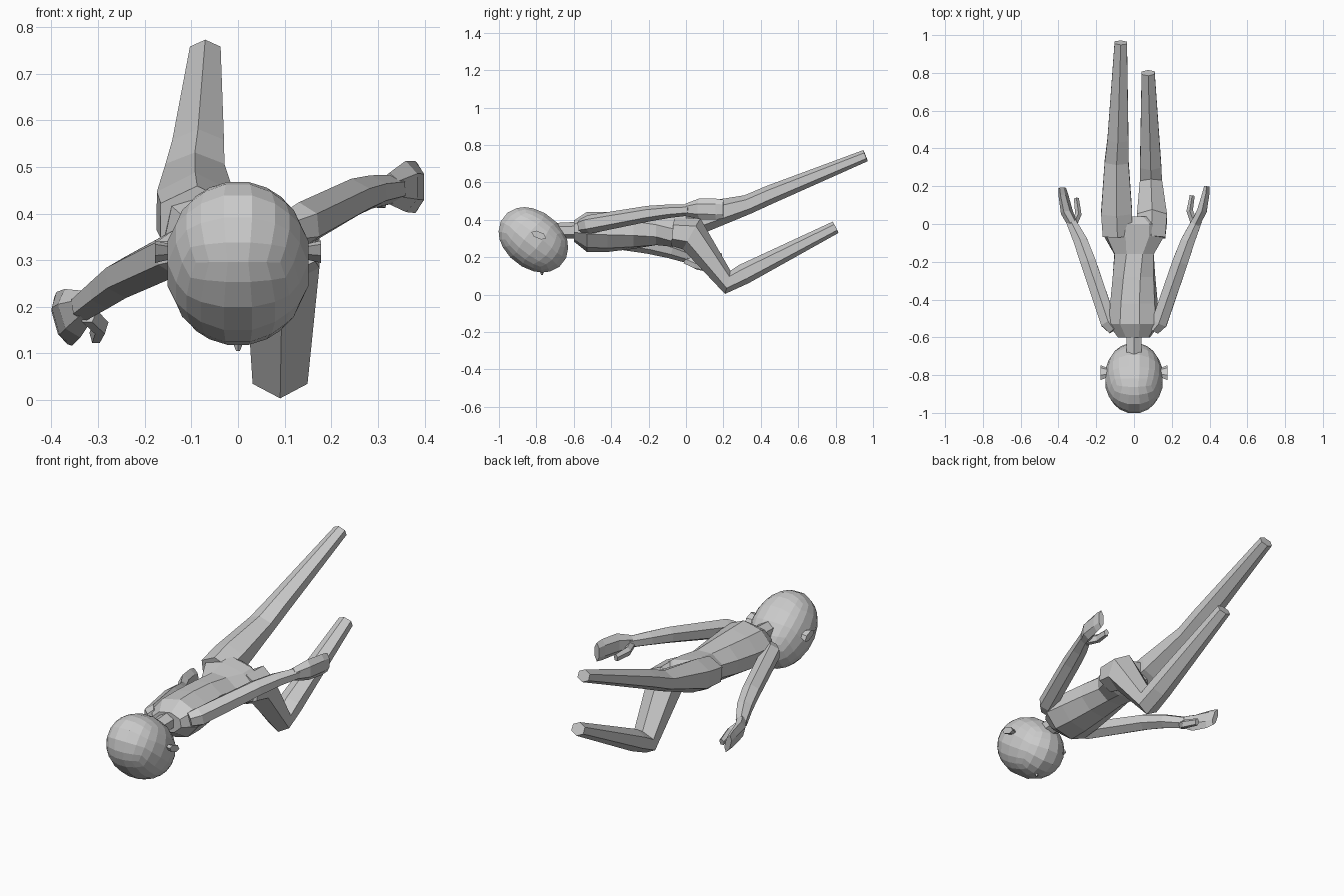
import bpy, bmesh
from math import sin, cos, pi, radians
from mathutils import Vector, Matrix

if "Cube" in bpy.data.objects:
    bpy.data.objects.remove(bpy.data.objects["Cube"])


def finish(name, bm):
    bmesh.ops.recalc_face_normals(bm, faces=bm.faces)
    me = bpy.data.meshes.new(name)
    bm.to_mesh(me)
    bm.free()
    ob = bpy.data.objects.new(name, me)
    bpy.context.collection.objects.link(ob)
    return ob


def loft(name, secs, n=6, phase=90, straight=False):
    """Skin through sections (x, y, z, half width, half height, roll in degrees)."""
    pts = [Vector(s[:3]) for s in secs]
    bm = bmesh.new()
    rings = []
    for i, (p, s) in enumerate(zip(pts, secs)):
        d = Vector((0, 0, 0))
        if i > 0:
            d += (p - pts[i - 1]).normalized()
        if i < len(pts) - 1:
            d += (pts[i + 1] - p).normalized()
        d = Vector((0, 1, 0)) if straight else d.normalized()
        side = d.cross(Vector((0, 0, 1))).normalized()
        up = side.cross(d)
        r = radians(s[5])
        a, b = side * cos(r) + up * sin(r), up * cos(r) - side * sin(r)
        angs = [radians(phase) + 2 * pi * k / n for k in range(n)]
        rings.append([bm.verts.new(p + a * s[3] * cos(t) + b * s[4] * sin(t)) for t in angs])
    for r0, r1 in zip(rings, rings[1:]):
        for k in range(n):
            bm.faces.new((r0[k], r0[(k + 1) % n], r1[(k + 1) % n], r1[k]))
    bm.faces.new(rings[0])
    bm.faces.new(rings[-1])
    return finish(name, bm)


# Head: faceted egg tilted face-down
bm = bmesh.new()
bmesh.ops.create_cube(bm, size=2)
bmesh.ops.subdivide_edges(bm, edges=bm.edges[:], cuts=4, use_grid_fill=True)
for v in bm.verts:
    v.co.normalize()
    v.co = Vector((v.co.x * .157, v.co.y * .206, v.co.z * .156))
bmesh.ops.transform(bm, verts=bm.verts, matrix=Matrix.Translation((0, -.816, .293))
                    @ Matrix.Rotation(radians(-38), 4, 'X'))
finish("head", bm)

# Ears: slim tilted lozenges on the head sides
for s in (-1, 1):
    bm = bmesh.new()
    bmesh.ops.create_cone(bm, segments=6, radius1=.6, radius2=1, depth=1, cap_ends=True)
    bmesh.ops.transform(bm, verts=bm.verts, matrix=Matrix.Translation((s * .158, -.787, .318))
                        @ Matrix.Rotation(radians(-22), 4, 'X')
                        @ Matrix.Rotation(radians(s * 90), 4, 'Y')
                        @ Matrix.Diagonal((.02, .043, .04, 1)))
    finish("ear", bm)

# Nose: tiny downward wedge
bm = bmesh.new()
bmesh.ops.create_cone(bm, segments=4, radius1=.024, radius2=.004, depth=.05, cap_ends=True)
bmesh.ops.transform(bm, verts=bm.verts, matrix=Matrix.Translation((0, -.77, .13))
                    @ Matrix.Rotation(pi, 4, 'X'))
finish("nose", bm)

# Neck
loft("neck", [(0, -.72, .34, .045, .042, 0), (0, -.56, .345, .048, .045, 0)])

# Torso: shoulders roll one way, hips the other
loft("torso", [
    (0, -.60, .34, .09, .055, 10),
    (0, -.53, .335, .14, .105, 13),
    (0, -.42, .335, .13, .107, 12),
    (0, -.28, .34, .118, .098, 7),
    (0, -.16, .345, .112, .085, -2),
    (0, -.07, .35, .165, .09, -12),
    (0, .0, .36, .17, .085, -13),
    (0, .04, .37, .10, .05, -13)], n=8, phase=22.5, straight=True)

# Legs: one bent sharply at the knee, one stretched back
loft("bent_leg", [
    (.092, -.07, .335, .085, .075, 0),
    (.095, .03, .325, .092, .095, 0),
    (.09, .223, .066, .068, .064, 0),
    (.088, .31, .11, .065, .055, 0),
    (.075, .80, .36, .04, .034, 0)])
loft("straight_leg", [
    (-.088, -.06, .385, .09, .075, 0),
    (-.092, .06, .405, .095, .085, 0),
    (-.092, .33, .482, .073, .052, 0),
    (-.085, .45, .535, .064, .05, 0),
    (-.07, .96, .743, .038, .032, 0)])

# Arms, mitten hands and thumbs
loft("upper_side_arm", [
    (.105, -.56, .365, .035, .04, 0),
    (.135, -.52, .375, .048, .05, 0),
    (.245, -.20, .433, .047, .042, 0),
    (.285, -.09, .446, .042, .036, 0),
    (.335, .02, .453, .03, .03, 0)])
loft("upper_side_hand", [
    (.325, .0, .453, .027, .034, 0),
    (.36, .07, .458, .03, .055, 0),
    (.38, .16, .457, .022, .056, 0),
    (.385, .2, .457, .016, .05, 0)], n=6, phase=30)
loft("upper_side_thumb", [
    (.32, .0, .44, .02, .024, 0),
    (.295, .07, .435, .018, .024, 0),
    (.308, .15, .428, .014, .02, 0)], n=5)
loft("lower_side_arm", [
    (-.105, -.56, .32, .035, .04, 0),
    (-.135, -.52, .315, .048, .05, 0),
    (-.243, -.20, .262, .047, .044, 0),
    (-.283, -.09, .233, .042, .038, 0),
    (-.332, .01, .20, .03, .032, 0)])
loft("lower_side_hand", [
    (-.325, .0, .203, .027, .034, 15),
    (-.355, .06, .186, .03, .055, 15),
    (-.373, .15, .174, .022, .06, 15),
    (-.38, .19, .17, .016, .052, 15)], n=6, phase=30)
loft("lower_side_thumb", [
    (-.32, .0, .185, .02, .024, 0),
    (-.295, .05, .16, .018, .024, 0),
    (-.305, .135, .138, .014, .02, 0)], n=5)
